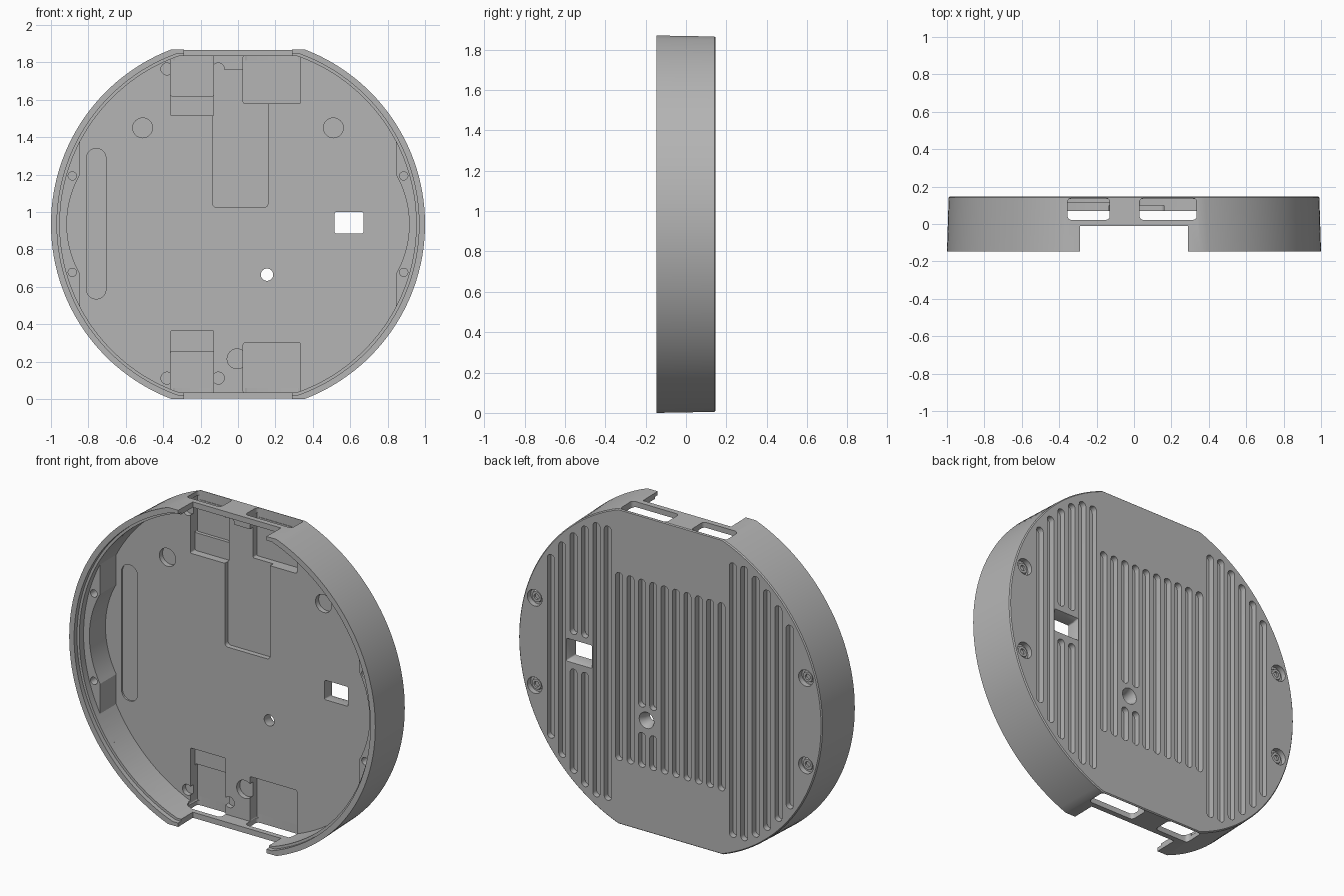
import bpy, bmesh, math

if "Cube" in bpy.data.objects:
    bpy.data.objects.remove(bpy.data.objects["Cube"])

MID = 0.935           # height of the disc axis
FRONT, BACK = -0.147, 0.147
FLOOR = 0.07          # inner face of the back plate

grey = bpy.data.materials.new("grey_plastic")
grey.use_nodes = True
colour = (0.46, 0.46, 0.46, 1)
grey.diffuse_color = colour
grey.node_tree.nodes["Principled BSDF"].inputs["Base Color"].default_value = colour


# ---- outlines -------------------------------------------------------------
def arc(cx, cz, r, a, b, n):
    return [(cx + r * math.cos(a + (b - a) * i / n),
             cz + r * math.sin(a + (b - a) * i / n)) for i in range(n + 1)]


def both_sides(right):
    """Complete a right half outline (running upwards) with its mirror image."""
    return right + [(-x, z) for x, z in reversed(right)]


def flat_disc(r, half):
    a = math.asin(half / r)
    return both_sides(arc(0, MID, r, -a, a, 56))


def padded_disc(r, half, chord, reach, bulge):
    """Flat disc whose sides are filled by pads with a hollow arc in the middle."""
    a, c = math.asin(half / r), math.acos(chord / r)
    br = (reach ** 2 + bulge ** 2) / (2 * bulge)
    b = math.asin(reach / br)
    return both_sides(arc(0, MID, r, -a, -c, 24)
                      + arc(chord + bulge - br, MID, br, -b, b, 24)
                      + arc(0, MID, r, c, a, 24))


def rounded(x0, x1, z0, z1, r=0.008, n=4):
    pts = []
    for k, (cx, cz) in enumerate([(x1 - r, z1 - r), (x0 + r, z1 - r),
                                  (x0 + r, z0 + r), (x1 - r, z0 + r)]):
        pts += arc(cx, cz, r, k * math.pi / 2, (k + 1) * math.pi / 2, n)
    return pts


def slot(x, z0, z1, w):
    return rounded(x - w / 2, x + w / 2, z0, z1, w / 2 - 0.0005, 5)


def circle(x, z, r):
    return arc(x, z, r, 0, math.tau * 31 / 32, 31)


# ---- solids ---------------------------------------------------------------
def loft(bm, rings, upright=False):
    """Solid through outlines at given depths (along y, or along z if upright)."""
    loops = [[bm.verts.new((u, v, d) if upright else (u, d, v)) for u, v in pts]
             for pts, d in rings]
    n = len(loops[0])
    for a, b in zip(loops, loops[1:]):
        for i in range(n):
            j = (i + 1) % n
            bm.faces.new((a[i], a[j], b[j], b[i]))
    bm.faces.new(loops[0])
    bm.faces.new(loops[-1])


def make(name, solids, upright=False):
    bm = bmesh.new()
    for rings in solids:
        loft(bm, rings, upright)
    bmesh.ops.remove_doubles(bm, verts=bm.verts, dist=1e-6)
    bmesh.ops.recalc_face_normals(bm, faces=bm.faces)
    mesh = bpy.data.meshes.new(name)
    bm.to_mesh(mesh)
    bm.free()
    ob = bpy.data.objects.new(name, mesh)
    bpy.context.collection.objects.link(ob)
    return ob


def cut(name, solids, upright=False):
    cutter = make(name, solids, upright)
    cutter.hide_render = True
    bpy.context.view_layer.objects.active = body
    mod = body.modifiers.new(name, 'BOOLEAN')
    mod.operation, mod.solver, mod.object = 'DIFFERENCE', 'EXACT', cutter
    bpy.ops.object.modifier_apply(modifier=name)
    bpy.data.objects.remove(cutter)


def sunk(pts, depth, start=FLOOR - 0.02):
    return [(pts, start), (pts, depth)]


# ---- tapered round shell with flat top and bottom -------------------------
body = make("round_case_shell", [[(flat_disc(1.0, 0.935), FRONT),
                                  (flat_disc(0.991, 0.93), BACK - 0.006),
                                  (flat_disc(0.985, 0.925), BACK)]])
body.data.materials.append(grey)

# hollow interior: lip step, upper cavity, lower cavity between the side pads
cut("lip", [sunk(flat_disc(0.968, 0.912), -0.12, -0.2)])
cut("upper_cavity", [sunk(flat_disc(0.953, 0.9), -0.08, -0.21)])
cut("lower_cavity", [sunk(padded_disc(0.953, 0.9, 0.845, 0.265, 0.07), FLOOR, -0.1)])

# wide notch through the front of both flat walls
cut("wall_notch", [sunk(rounded(-0.288, 0.288, -0.2, 2.1), -0.01, -0.25)])

# connector pockets, deep next to the walls and stepped further in
cut("pockets", [sunk(rounded(x0, x1, z0, z1), d) for x0, x1, z0, z1, d in [
    (-0.36, -0.13, 1.62, 1.836, 0.135), (0.028, 0.335, 1.58, 1.836, 0.135),
    (-0.36, -0.13, 0.034, 0.255, 0.135), (0.028, 0.335, 0.034, 0.30, 0.135)]])
cut("pocket_steps", [sunk(rounded(-0.36, -0.13, z0, z1), 0.115)
                     for z0, z1 in [(1.515, 1.65), (0.22, 0.365)]])
cut("channel", [sunk(rounded(-0.135, 0.16, 1.025, 1.76, 0.02), 0.1)])

# round recesses beside the pockets and on the floor
cut("recesses", [sunk(circle(x, z, r), 0.1) for x, z, r in
                 [(-0.51, 1.45, 0.053), (0.51, 1.45, 0.053), (-0.005, 0.215, 0.053)]
                 + [(x, z, 0.032) for x in (-0.38, -0.105) for z in (0.112, 1.765)]])
cut("floor_slot", [sunk(slot(-0.758, 0.535, 1.34, 0.105), FLOOR + 0.01)])

# connector windows through the top and bottom walls
cut("windows", [[(rounded(x0, x1, 0.022, 0.138, 0.02), z0),
                 (rounded(x0, x1, 0.022, 0.138, 0.02), z1)]
                for x0, x1 in [(-0.355, -0.13), (0.03, 0.335)]
                for z0, z1 in [(-0.1, 0.06), (1.81, 2.0)]], upright=True)

# vertical grooves on the back, interrupted at the window and the centre hole
grooves = []
PITCH, WIDTH = 0.0743, 0.046
for k in range(11):
    for side in (-1, 1):
        x = side * PITCH * (k + 0.5)
        half = 0.555 if k < 5 else min(0.81, math.sqrt(0.95 ** 2 - x * x))
        spans = [(MID - half, MID + half)]
        gap = None
        if side > 0 and k in (7, 8):
            gap = (0.84, 1.045)
        if side > 0 and k in (1, 2):
            gap = (0.585, 0.735)
        if gap:
            spans = [(MID - half, gap[0]), (gap[1], MID + half)]
        grooves += [sunk(slot(x, a, b, WIDTH), BACK - 0.035, BACK + 0.05) for a, b in spans]
cut("grooves", grooves)

# square opening with a wider rear rim
cut("opening", [[(rounded(0.517, 0.67, 0.885, 1.0), 0.0),
                 (rounded(0.517, 0.67, 0.885, 1.0), 0.12),
                 (rounded(0.508, 0.682, 0.873, 1.016), BACK + 0.01)]])

# centre hole, countersunk from the back
cut("centre_hole", [[(circle(0.155, 0.665, 0.033), 0.0),
                     (circle(0.155, 0.665, 0.033), 0.11),
                     (circle(0.155, 0.665, 0.05), BACK + 0.005)]])

# screw holes: blind in the pads, counterbored from the back
spots = [(sx * 0.886, MID + sz * 0.258) for sx in (-1, 1) for sz in (-1, 1)]
cut("pad_holes", [sunk(circle(x, z, 0.022), 0.02, -0.15) for x, z in spots])
cut("counterbores", [sunk(circle(x, z, 0.048), 0.115, 0.2) for x, z in spots])
cut("screw_sockets", [sunk(circle(x, z, 0.022), 0.08, 0.2) for x, z in spots])

# raised screw heads seated in the counterbores
screws = make("screw_heads", [[(circle(x, z, 0.036), 0.112), (circle(x, z, 0.03), 0.13)]
                              for x, z in spots])
screws.data.materials.append(grey)
body_main, body = body, screws
cut("head_sockets", [sunk(circle(x, z, 0.016), 0.118, 0.2) for x, z in spots])
body = body_main

for ob in (body, screws):
    bpy.ops.object.select_all(action='DESELECT')
    ob.select_set(True)
    bpy.context.view_layer.objects.active = ob
    bpy.ops.object.shade_smooth_by_angle(angle=math.radians(25))
